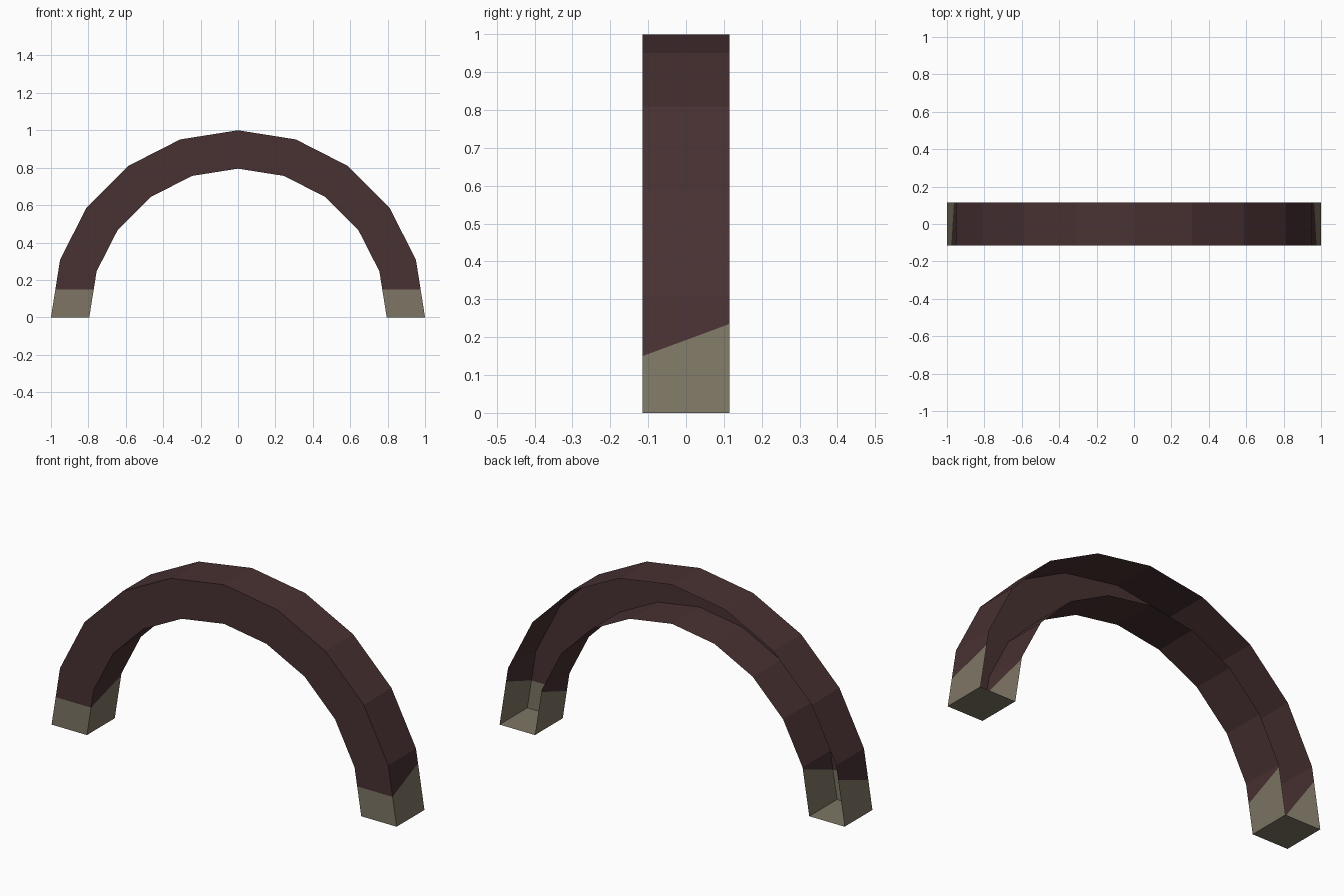
import bpy, bmesh, math
from mathutils import Vector

if "Cube" in bpy.data.objects:
    bpy.data.objects.remove(bpy.data.objects["Cube"])

SEGMENTS, OUTER, INNER, HALF = 10, 1.0, 0.795, 0.115


def material(name, rgb):
    m = bpy.data.materials.new(name)
    m.diffuse_color = (*rgb, 1)
    m.use_nodes = True
    m.node_tree.nodes["Principled BSDF"].inputs["Base Color"].default_value = m.diffuse_color
    return m


bm = bmesh.new()

# Cross-section rings: outer back, outer front, inner front, inner back
rings = []
for i in range(SEGMENTS + 1):
    a = math.pi * i / SEGMENTS
    c, s = math.cos(a), math.sin(a)
    rings.append([bm.verts.new((r * c, y, r * s)) for r, y in
                  ((OUTER, HALF), (OUTER, -HALF), (INNER, -HALF), (INNER, HALF))])

# Outer, front and inner walls; the back of the channel stays open
for a, b in zip(rings, rings[1:]):
    for k in range(3):
        bm.faces.new((a[k], b[k], b[k + 1], a[k + 1]))

# Closed foot ends
bm.faces.new(rings[0])
bm.faces.new(rings[-1][::-1])
bmesh.ops.recalc_face_normals(bm, faces=bm.faces[:])
bm.normal_update()
# Make sure the front wall faces forward
front = [f for f in bm.faces if abs(f.normal.y) > 0.9]
if front[0].normal.y > 0:
    bmesh.ops.reverse_faces(bm, faces=bm.faces[:])

# Pale feet below a plane that slopes up toward the back
point = Vector((0, -HALF, 0.15))
normal = Vector((0, -0.085, 2 * HALF)).normalized()
bmesh.ops.bisect_plane(bm, geom=bm.verts[:] + bm.edges[:] + bm.faces[:],
                       plane_co=point, plane_no=normal)
for f in bm.faces:
    f.material_index = int((f.calc_center_median() - point).dot(normal) < 0)
    f.smooth = False

mesh = bpy.data.meshes.new("arched_handle")
bm.to_mesh(mesh)
bm.free()
mesh.materials.append(material("dark red brown", (0.066, 0.031, 0.032)))
mesh.materials.append(material("pale tan", (0.21, 0.182, 0.128)))
bpy.context.collection.objects.link(bpy.data.objects.new("arched_handle", mesh))
